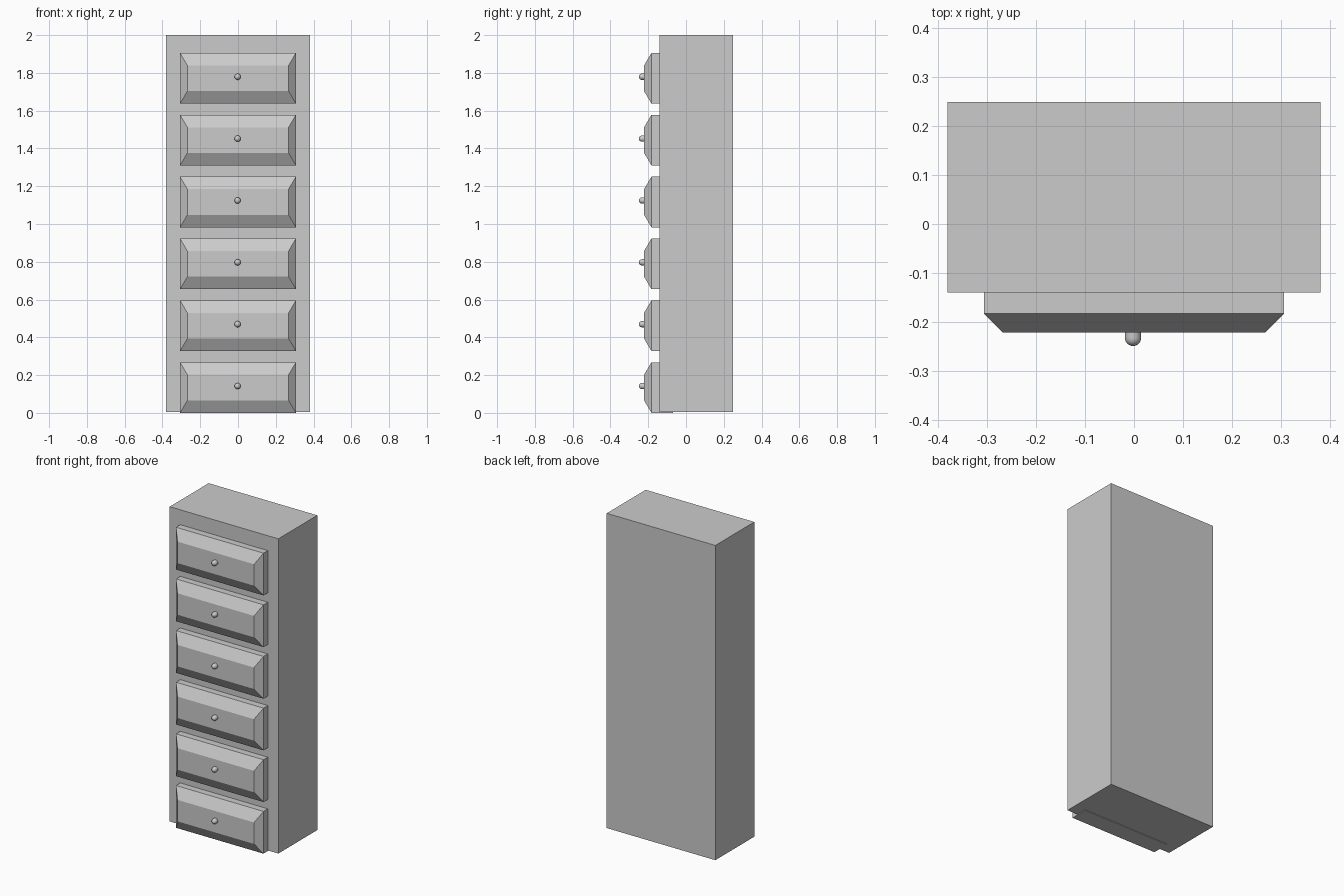
import bpy, bmesh, math
from mathutils import Matrix, Vector

if "Cube" in bpy.data.objects:
    bpy.data.objects.remove(bpy.data.objects["Cube"])


def make_object(name, bm):
    bmesh.ops.recalc_face_normals(bm, faces=bm.faces)
    mesh = bpy.data.meshes.new(name)
    bm.to_mesh(mesh)
    bm.free()
    obj = bpy.data.objects.new(name, mesh)
    bpy.context.collection.objects.link(obj)
    return obj


def add_box(bm, lo, hi):
    lo, hi = Vector(lo), Vector(hi)
    m = Matrix.Translation((lo + hi) / 2) @ Matrix.Diagonal((*(hi - lo), 1))
    bmesh.ops.create_cube(bm, size=1, matrix=m)


# cabinet body
bm = bmesh.new()
add_box(bm, (-0.381, -0.14, 0.004), (0.381, 0.25, 2.0))
make_object("cabinet_body", bm)

HALF_W, HEIGHT, PITCH = 0.307, 0.268, 0.3275


def drawer(i):
    # box set into the body, with a raised bevelled front panel
    z = HEIGHT / 2 + i * PITCH
    bm = bmesh.new()
    loops = []
    for y, hw, hh in ((-0.07, HALF_W, HEIGHT / 2),
                      (-0.183, HALF_W, HEIGHT / 2),
                      (-0.222, 0.268, HEIGHT / 2 - 0.066)):
        loops.append([bm.verts.new((sx * hw, y, z + sz * hh))
                      for sx, sz in ((-1, -1), (1, -1), (1, 1), (-1, 1))])
    for a, b in zip(loops, loops[1:]):
        for k in range(4):
            n = (k + 1) % 4
            bm.faces.new((a[k], a[n], b[n], b[k]))
    bm.faces.new(loops[0])
    bm.faces.new(loops[-1])
    make_object(f"drawer_{i + 1}", bm)


def knob(i):
    # round-ended knob: half profile spun around the y axis
    z = HEIGHT / 2 + i * PITCH + 0.008
    r, tip = 0.0165, -0.233
    profile = [(r, -0.215)] + [
        (r * math.cos(math.radians(t)), tip - r * math.sin(math.radians(t)))
        for t in range(0, 91, 15)]
    bm = bmesh.new()
    verts = [bm.verts.new((-0.002 + a, y, z)) for a, y in profile]
    edges = [bm.edges.new(p) for p in zip(verts, verts[1:])]
    bmesh.ops.spin(bm, geom=verts + edges, cent=(-0.002, 0, z), axis=(0, 1, 0),
                   angle=math.tau, steps=24)
    bmesh.ops.remove_doubles(bm, verts=bm.verts, dist=1e-5)
    for f in bm.faces:
        f.smooth = True
    make_object(f"knob_{i + 1}", bm)


# six drawers, each with a knob
for i in range(6):
    drawer(i)
    knob(i)
